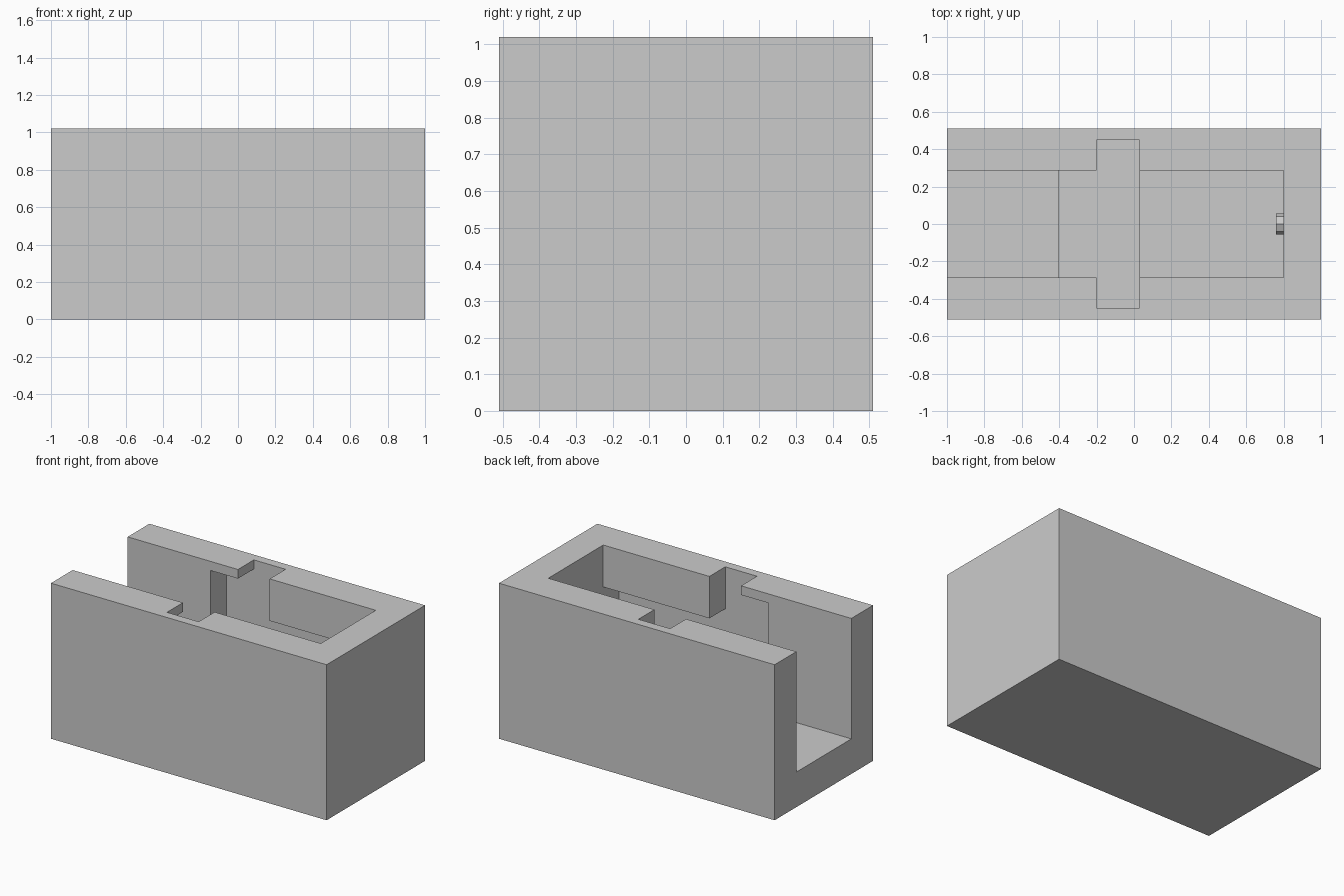
import bpy
import math

cube = bpy.data.objects.get("Cube")
if cube:
    bpy.data.objects.remove(cube, do_unlink=True)

# Single grey material
grey = bpy.data.materials.new("plain grey")
grey.use_nodes = True
grey.diffuse_color = (0.6, 0.6, 0.6, 1)
grey.node_tree.nodes["Principled BSDF"].inputs["Base Color"].default_value = (0.6, 0.6, 0.6, 1)


def box(name, x0, x1, half_width, z0, z1):
    """Box centred on y = 0, spanning the given x and z ranges."""
    bpy.ops.mesh.primitive_cube_add(size=1, location=((x0 + x1) / 2, 0, (z0 + z1) / 2))
    ob = bpy.context.object
    ob.name = name
    ob.scale = (x1 - x0, 2 * half_width, z1 - z0)
    bpy.ops.object.transform_apply(location=True, rotation=False, scale=True)
    ob.data.materials.append(grey)
    return ob


HALF, WALL, INNER = 0.51, 0.45, 0.285   # half widths: block, chambers, channel
STOP, END, ABOVE = 0.03, 0.80, 1.1      # chamber divide, end wall, clear of the top

block = box("block", -1, 1, HALF, 0, 2 * HALF)

# Hollows: entry channel, front chamber, cross slot, rear opening, rear chamber
hollows = [
    box("entry_channel", -1.1, -0.1, INNER, 0.23, ABOVE),
    box("front_chamber", -0.4, STOP, WALL, 0.06, 0.96),
    box("cross_slot", -0.2, STOP, WALL, 0.5, ABOVE),
    box("rear_opening", -0.1, END, INNER, 0.5, ABOVE),
    box("rear_chamber", -0.1, END, WALL, 0.275, 0.745),
]
for cutter in hollows:
    cut = block.modifiers.new(cutter.name, 'BOOLEAN')
    cut.operation = 'DIFFERENCE'
    cut.solver = 'EXACT'
    cut.object = cutter
    bpy.context.view_layer.objects.active = block
    bpy.ops.object.modifier_apply(modifier=cut.name)
for cutter in hollows:
    bpy.data.objects.remove(cutter, do_unlink=True)

# Small peg on the inner end wall
bpy.ops.mesh.primitive_cylinder_add(vertices=8, radius=0.055, depth=0.05,
                                    location=(0.785, 0, HALF),
                                    rotation=(0, math.pi / 2, 0))
peg = bpy.context.object
peg.name = "end_peg"
peg.data.materials.append(grey)
